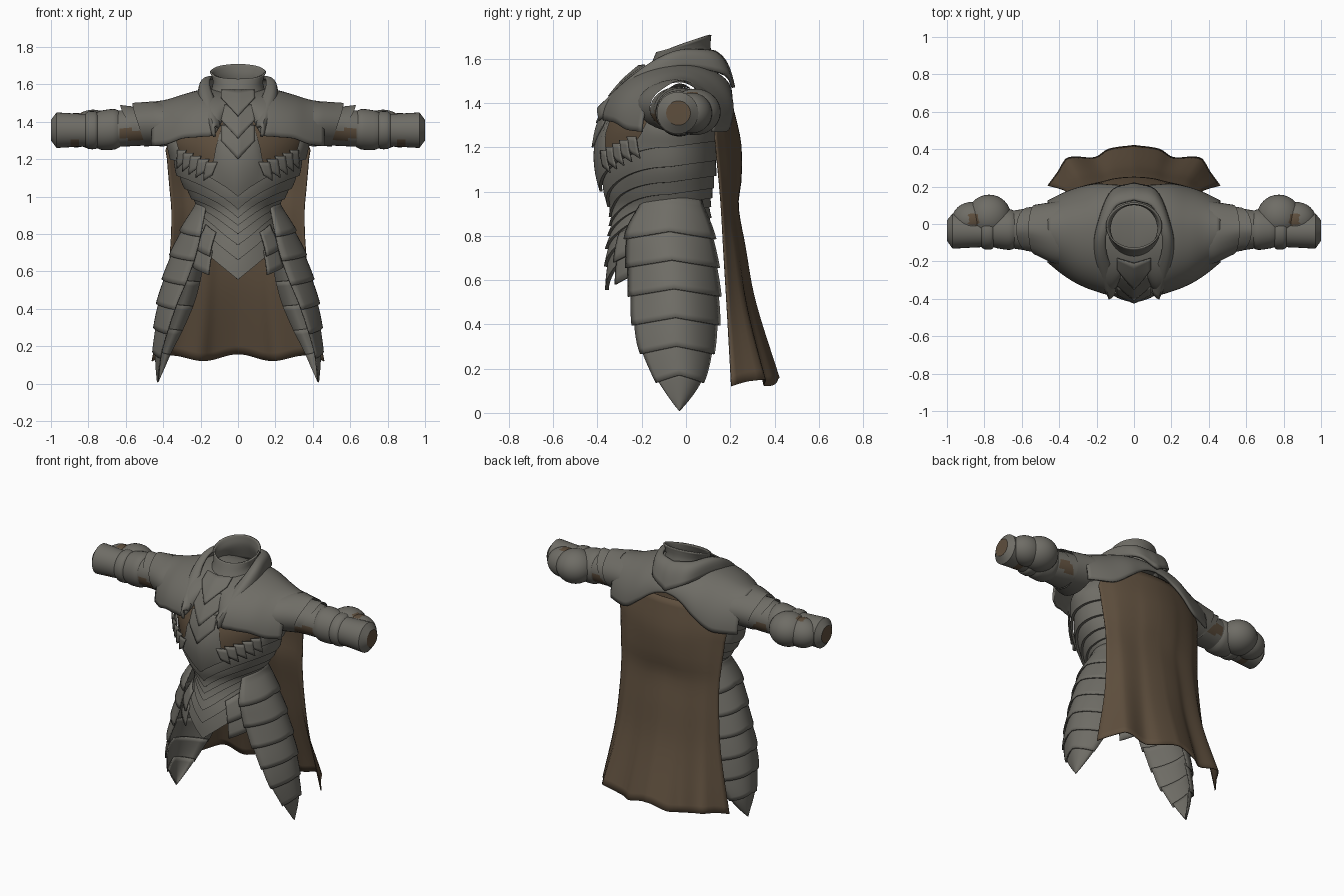
import bpy, bmesh
from math import sin, cos, pi, radians

old = bpy.data.objects.get("Cube")
if old:
    bpy.data.objects.remove(old, do_unlink=True)


def material(name, rgb):
    m = bpy.data.materials.new(name)
    m.use_nodes = True
    m.diffuse_color = (*rgb, 1)
    m.node_tree.nodes["Principled BSDF"].inputs["Base Color"].default_value = (*rgb, 1)
    return m


STEEL = material("dull steel", (0.158, 0.152, 0.132))
CLOTH = material("brown cloth", (0.112, 0.077, 0.047))


def curve(table, t):
    """Smooth interpolation through rows of (t, value, value...)."""
    n = len(table)
    if t <= table[0][0]:
        return table[0][1:]
    if t >= table[-1][0]:
        return table[-1][1:]
    i = max(k for k in range(n - 1) if table[k][0] <= t)
    a, b = table[i], table[i + 1]
    p, q = table[max(i - 1, 0)], table[min(i + 2, n - 1)]
    h = b[0] - a[0]
    s = (t - a[0]) / h
    out = []
    for j in range(1, len(a)):
        ma = (b[j] - p[j]) / (b[0] - p[0]) * h
        mb = (q[j] - a[j]) / (q[0] - a[0]) * h
        out.append(a[j] * (1 + 2 * s) * (1 - s) ** 2 + ma * s * (1 - s) ** 2
                   + b[j] * s * s * (3 - 2 * s) + mb * s * s * (s - 1))
    return out


def finish(name, bm, mat, mirror=False, thick=0, patch=None):
    """Makes the object; faces whose centre passes patch become cloth."""
    bmesh.ops.remove_doubles(bm, verts=bm.verts, dist=0.0005)
    bmesh.ops.recalc_face_normals(bm, faces=bm.faces)
    if patch:
        for face in bm.faces:
            face.material_index = int(patch(*face.calc_center_median()))
    me = bpy.data.meshes.new(name)
    bm.to_mesh(me)
    bm.free()
    me.materials.append(mat)
    if patch:
        me.materials.append(CLOTH)
    ob = bpy.data.objects.new(name, me)
    bpy.context.collection.objects.link(ob)
    bpy.ops.object.select_all(action="DESELECT")
    ob.select_set(True)
    bpy.context.view_layer.objects.active = ob
    bpy.ops.object.shade_smooth_by_angle(angle=radians(35))
    if mirror:
        ob.modifiers.new("mirror", "MIRROR")
    if thick:
        mod = ob.modifiers.new("thickness", "SOLIDIFY")
        mod.thickness, mod.offset = thick, 0


def shell(name, f, nu, nv, mat, mirror=False, thick=0, patch=None):
    """Sheet of quads from f(u, v), both running 0 to 1."""
    bm = bmesh.new()
    g = [[bm.verts.new(f(i / nu, j / nv)) for i in range(nu + 1)] for j in range(nv + 1)]
    for j in range(nv):
        for i in range(nu):
            bm.faces.new((g[j][i], g[j][i + 1], g[j + 1][i + 1], g[j + 1][i]))
    finish(name, bm, mat, mirror, thick, patch)


# Torso surface: height, half width, front depth, back depth
BODY = [(0.55, .28, -.345, .13), (.65, .27, -.35, .13), (.75, .245, -.345, .12),
        (.85, .2, -.33, .105), (.93, .2, -.335, .1), (1, .24, -.365, .11),
        (1.1, .3, -.39, .125), (1.2, .335, -.395, .135), (1.3, .355, -.37, .14),
        (1.45, .29, -.29, .15)]
MID = -.08


def body(a, z, off=0):
    w, front, back = curve(BODY, z)
    s = min(abs(sin(a)), 1)
    k = 1 + off / .3
    if cos(a) > 0:
        y = (front - MID) * (1 - s ** 1.55) ** .57
    else:
        y = (back - MID) * -cos(a)
    return (w * sin(a) * k, MID + y * k, z)


def vee(a, side, centre):
    if cos(a) > 0:
        return side + (centre - side) * (1 - abs(sin(a))) ** 1.15
    return side - .03 * cos(a)


# Cloth that shows between breastplate and mantle
shell("undershirt", lambda u, v: body(1.3 * (2 * u - 1), 1.14 + .24 * v), 48, 8, CLOTH)

# Overlapping chevron bands from ribs to hips
levels = [(1.2, 1.0), (1.11, .93), (1.04, .885), (.985, .845),
          (.94, .8), (.9, .74), (.85, .66), (.77, .555)]
for i in range(len(levels) - 1):
    def band(u, v, i=i):
        a = 2 * pi * u
        top, low = vee(a, *levels[i]) + .02, vee(a, *levels[i + 1])
        k = min(v / .84, 1)
        return body(a, top + (low - top) * k, .004 if v > .9 else .004 + .02 * k)
    shell(f"waist_band_{i + 1}", band, 72, 6, STEEL)

# Breastplate, cut low on each side of a raised centre
NECKLINE = [(0, 1.46), (.2, 1.44), (.3, 1.3), (.38, 1.19), (.7, 1.19), (.85, 1.24), (.93, 1.36)]


def breast(u, v):
    a = 2 * pi * u
    top = curve(NECKLINE, abs(sin(a)))[0] if cos(a) > 0 else 1.36
    low = vee(a, *levels[0])
    k = min(v / .9, 1)
    return body(a, top + (low - top) * k, .012 if v > .95 else .012 + .014 * k)


shell("breastplate", breast, 96, 12, STEEL)

# Row of small overlapping scales below each side of the chest
for i in range(5):
    def feather(u, v, i=i):
        a = .4 + .13 * i + (u - .5) * .17 + .1 * v
        z = 1.185 + .016 * i - v * (.07 + .03 * u)
        return body(a, z, .02 + .014 * v + .008 * u)
    shell(f"chest_scale_{i + 1}", feather, 4, 4, STEEL, True, .007)

# Hanging plates at the front of the hips
for i in range(2):
    def hip(u, v, i=i):
        a = .52 + .36 * u
        return body(a, .81 - .1 * i - v * .13 + .04 * u, .03 + .018 * v - .008 * i)
    shell(f"hip_plate_{i + 1}", hip, 6, 4, STEEL, True, .01)

# Shoulder mantle: x, front y, front z, ridge y, ridge z, back y, back z
MANTLE = [(0, -.24, 1.5, 0, 1.56, .2, 1.45), (.06, -.27, 1.47, 0, 1.565, .203, 1.44),
          (.12, -.365, 1.34, 0, 1.57, .205, 1.41), (.2, -.355, 1.32, -.02, 1.565, .21, 1.35),
          (.3, -.315, 1.31, -.03, 1.538, .19, 1.28), (.38, -.265, 1.28, -.03, 1.513, .16, 1.27),
          (.46, -.2, 1.27, -.03, 1.5, .12, 1.27)]


def mantle(u, v):
    x = .46 * u
    fy, fz, ty, tz, by, bz = curve(MANTLE, x)
    t = pi * v
    y, z = (fy, fz) if v <= .5 else (by, bz)
    return (x, ty + (y - ty) * abs(cos(t)), z + (tz - z) * sin(t))


shell("mantle", mantle, 23, 28, STEEL, True, .012)


# Arm tubes: x, centre y, radius y, centre z, radius z; the outer edge may lean to a point
def tube(name, rows, lean=0, n=10, mat=STEEL, patch=None):
    x0, x1 = rows[0][0], rows[-1][0]

    def f(u, v):
        cy, ry, cz, rz = curve(rows, x0 + (x1 - x0) * v)
        a = 2 * pi * u
        x = x0 + (x1 - x0) * v + lean * v * sin(a)
        ridge = .02 * max(0, sin(a)) ** 12 * v if lean else 0
        return (x, cy + ry * cos(a), cz + rz * sin(a) + ridge)
    shell(name, f, 32, n, mat, True, 0, patch)


tube("sleeve", [(.5, -.035, .127, 1.373, .1), (.56, -.03, .115, 1.37, .1),
                (.7, -.03, .093, 1.357, .093)], n=18,
     patch=lambda x, y, z: x < .635 and 1.305 < z < 1.36)
tube("upper_sleeve", [(.4, -.047, .173, 1.389, .116), (.44, -.045, .162, 1.386, .116),
                      (.53, -.03, .133, 1.375, .106)], .035)
tube("sleeve_lame", [(.49, -.03, .13, 1.373, .1), (.565, -.028, .117, 1.368, .102)], .065, 4)
tube("elbow_cuff", [(.63, -.03, .095, 1.36, .095), (.66, -.03, .108, 1.36, .108),
                    (.73, -.03, .1, 1.355, .105), (.76, -.03, .09, 1.355, .093)])
tube("bracer_cuff", [(.75, -.035, .09, 1.355, .09), (.76, -.035, .1, 1.355, .1),
                     (.8, -.035, .1, 1.355, .1), (.815, -.035, .09, 1.355, .09)])
tube("bracer", [(.76, -.036, .086, 1.355, .088), (.84, -.038, .087, 1.355, .088),
                (.97, -.038, .094, 1.355, .095)], n=14,
     patch=lambda x, y, z: .85 < x < .9 and z < 1.305)
tube("wrist_edge", [(.97, -.038, .094, 1.355, .095), (1.0, -.035, .055, 1.355, .055)], n=2)
tube("wrist_end", [(.999, -.035, .056, 1.355, .056), (1.0, -.035, .0, 1.355, .0)], n=1, mat=CLOTH)

# Rounded elbow guards on the back of the arms, with a cloth strap showing on top
for i, (c, r) in enumerate([((.775, .04, 1.36), (.118, .117, .105)),
                            ((.865, .025, 1.355), (.108, .093, .092))]):
    bm = bmesh.new()
    bmesh.ops.create_uvsphere(bm, u_segments=32, v_segments=18, radius=1)
    bmesh.ops.scale(bm, vec=r, verts=bm.verts)
    bmesh.ops.translate(bm, vec=c, verts=bm.verts)
    finish(f"elbow_guard_{i + 1}", bm, STEEL, True,
           patch=lambda x, y, z: .83 < x < .885 and -.01 < y < .05 and z > 1.4)

# Neck guard, higher at the back
NECK = [(0, .165, .18, -.17), (.45, .13, .135, -.07), (.85, .138, .122, -.015), (1, .146, .12, 0)]


def neck(u, v):
    rx, ry, dz = curve(NECK, v)
    a = 2 * pi * u
    return (rx * sin(a), -.01 - ry * cos(a) - .03 * (1 - v), 1.668 + dz - .04 * cos(a))


shell("neck_guard", neck, 48, 10, STEEL, False, .01)

# Folded collar from a point at the back to a tip on each side of the chest
INNER = [(0, 0, .13, 1.63), (.2, .1, .09, 1.635), (.4, .145, -.03, 1.63),
         (.6, .15, -.14, 1.58), (.8, .115, -.26, 1.48), (1, .1, -.365, 1.37)]
OUTER = [(0, 0, .215, 1.47), (.2, .12, .17, 1.53), (.4, .195, -.02, 1.56),
         (.6, .208, -.15, 1.51), (.8, .185, -.28, 1.42), (1, .125, -.39, 1.32)]


def collar(u, v):
    a, b = curve(INNER, u), curve(OUTER, u)
    p = [m + (n - m) * v for m, n in zip(a, b)]
    bulge = .028 * sin(pi * v)
    return (p[0] + bulge * .5 * min(1, 4 * u), p[1] - bulge * (u - .3), p[2] + bulge)


shell("collar", collar, 28, 8, STEEL, True, .016)

# Chevron plates at the throat
THROAT = [(1.2, -.423), (1.3, -.402), (1.4, -.355), (1.5, -.285), (1.58, -.2)]
for i, (top, low) in enumerate([(1.57, 1.43), (1.49, 1.31), (1.38, 1.2)]):
    def chevron(u, v, top=top, low=low, i=i):
        x = .09 * u
        z = top + (low - top) * v + 1.1 * x * v
        return (x, curve(THROAT, z)[0] + .3 * x - .006 * (2 - i) * v, z)
    shell(f"throat_plate_{i + 1}", chevron, 6, 6, STEEL, True, .008)

# Leg guards: height, outer x, front edge x, back edge x, front y, back y
LEG = [(0.01, .43, .425, .425, -.03, -.03), (.09, .437, .42, .39, -.09, .035),
       (.17, .44, .408, .355, -.14, .08), (.3, .435, .37, .29, -.205, .12),
       (.43, .42, .325, .235, -.235, .14), (.56, .39, .27, .2, -.25, .142),
       (.69, .35, .225, .18, -.26, .132), (.82, .295, .195, .165, -.26, .112),
       (.95, .225, .17, .15, -.2, .07)]
edges = [.94, .82, .69, .56, .43, .3, .17, .01]
for i in range(7):
    def lame(u, v, i=i):
        last = i == 6
        edge = abs(2 * u - 1)
        top = edges[i] + .02 - (.035 * edge if i else -.02 * (1 - edge))
        low = edges[i + 1] - (0 if last else .035 * edge)
        z = top + (low - top) * v
        outer, fx, bx, front, back = curve(LEG, z)
        flare = 0 if last else .015 * v
        inner = fx + (bx - fx) * u
        return (inner + (outer - inner + flare) * sin(pi * u) ** .75,
                front + (back - front) * u + flare * (2 * u - 1), z)
    shell(f"leg_guard_{i + 1}", lame, 16, 6, STEEL, True, .008)

# Cape: height, half width, centre y, edge y
CAPE = [(.14, .46, .42, .205), (.5, .385, .31, .185), (.75, .36, .265, .17), (.93, .355, .235, .16),
        (1.05, .365, .248, .15), (1.2, .378, .248, .135), (1.28, .38, .235, .13), (1.42, .26, .2, .15)]
FOLDS = [(0, 1), (.3, .9), (.45, .7), (.78, .68), (.88, .35), (1, 0)]


def cape(u, v):
    s = 2 * u - 1
    z = 1.42 - 1.28 * v
    w, mid, side = curve(CAPE, z)
    k = curve(FOLDS, abs(s))[0] * v + (1 - s * s) * (1 - v)
    return (w * s, side + (mid - side) * k, z + v * (.018 * cos(2.5 * pi * s) - .02 * s ** 4))


shell("cape", cape, 48, 30, CLOTH, False, .006)
